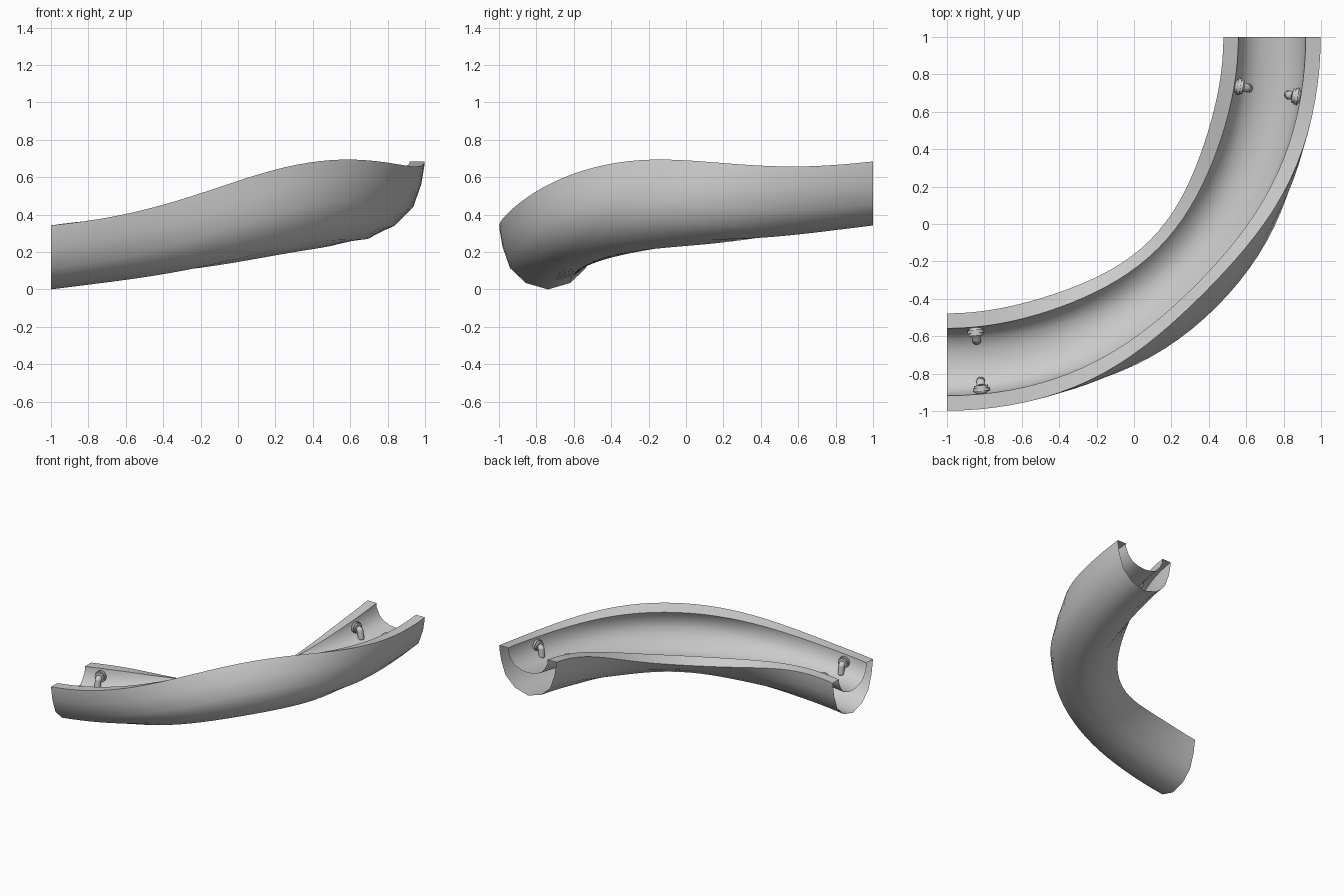
import bpy, bmesh
from math import sin, cos, pi, radians
from mathutils import Matrix, Vector

if "Cube" in bpy.data.objects:
    bpy.data.objects.remove(bpy.data.objects["Cube"])

RADIUS = 1.738
STEPS = 36


def frame(f):
    """Matrix at fraction f of the bend: X outward, Y along, Z up, banked; origin at rim level."""
    t = f * pi / 2
    roll = radians(39) * max(sin(pi * f), 0) ** 2.5
    n = Vector((sin(t), -cos(t), 0))
    up = Vector((0, 0, 1))
    out = n * cos(roll) + up * sin(roll)
    top = up * cos(roll) - n * sin(roll)
    m = Matrix((out, top.cross(out), top)).transposed().to_4x4()
    m.translation = Vector((-1, 1, 0.342 + 0.342 * f)) + n * RADIUS
    return m


def finish(name, bm, angle):
    bmesh.ops.recalc_face_normals(bm, faces=bm.faces[:])
    me = bpy.data.meshes.new(name)
    bm.to_mesh(me)
    bm.free()
    ob = bpy.data.objects.new(name, me)
    bpy.context.collection.objects.link(ob)
    bpy.ops.object.select_all(action='DESELECT')
    ob.select_set(True)
    bpy.context.view_layer.objects.active = ob
    bpy.ops.object.shade_smooth_by_angle(angle=radians(angle))
    return ob


# Trough: outer shell, flat rims and shallower inner channel, swept with open ends
outer = [(0.26, 0), (0.258, -0.025), (0.243, -0.115), (0.203, -0.228), (0.118, -0.308)]
inner = [(0.18, 0), (0.177, -0.035), (0.155, -0.085), (0.12, -0.125), (0.065, -0.148)]


def mirrored(half, bottom):
    return half + [(0, bottom)] + [(-u, w) for u, w in reversed(half)]


profile = mirrored(outer, -0.342) + mirrored(inner, -0.157)[::-1]
bm = bmesh.new()
rings = []
for i in range(STEPS + 1):
    m = frame(i / STEPS)
    rings.append([bm.verts.new(m @ Vector((u, 0, w))) for u, w in profile])
for a, b in zip(rings, rings[1:]):
    for j in range(len(profile)):
        k = (j + 1) % len(profile)
        bm.faces.new((a[j], a[k], b[k], b[j]))
finish("curved_trough", bm, 40)


# Pegs: round flange with a domed back on the channel wall and a drooping pin
def add_peg(name, f, side):
    bm = bmesh.new()
    base = frame(f) @ Matrix.Translation((side * 0.15, 0, -0.055))
    base = base @ Matrix.Rotation(0 if side < 0 else pi, 4, 'Z')
    turn = Matrix.Rotation(pi / 2, 4, 'Y')
    for x, r, d in ((-0.006, 0.045, 0.018), (0.01, 0.038, 0.014)):
        bmesh.ops.create_cone(bm, cap_ends=True, segments=20, radius1=r, radius2=r, depth=d,
                              matrix=base @ Matrix.Translation((x, 0, 0)) @ turn)
    bmesh.ops.create_uvsphere(bm, u_segments=16, v_segments=8, radius=0.038,
                              matrix=base @ Matrix.Translation((-0.012, 0, 0)) @ Matrix.Diagonal((0.6, 1, 1, 1)))
    path = [Vector(p) for p in ((0.01, 0, 0), (0.032, 0, -0.015), (0.04, 0, -0.07))]
    for a, b in zip(path, path[1:]):
        d = b - a
        bmesh.ops.create_cone(bm, cap_ends=True, segments=14, radius1=0.024, radius2=0.024, depth=d.length,
                              matrix=base @ Matrix.Translation((a + b) / 2) @ d.to_track_quat('Z', 'Y').to_matrix().to_4x4())
    for p in path[1:]:
        bmesh.ops.create_uvsphere(bm, u_segments=14, v_segments=8, radius=0.024,
                                  matrix=base @ Matrix.Translation(p))
    finish(name, bm, 40)


for end, f in (("low", 0.062), ("high", 0.893)):
    for label, side in (("inner", -1), ("outer", 1)):
        add_peg(f"{end}_{label}_peg", f, side)
